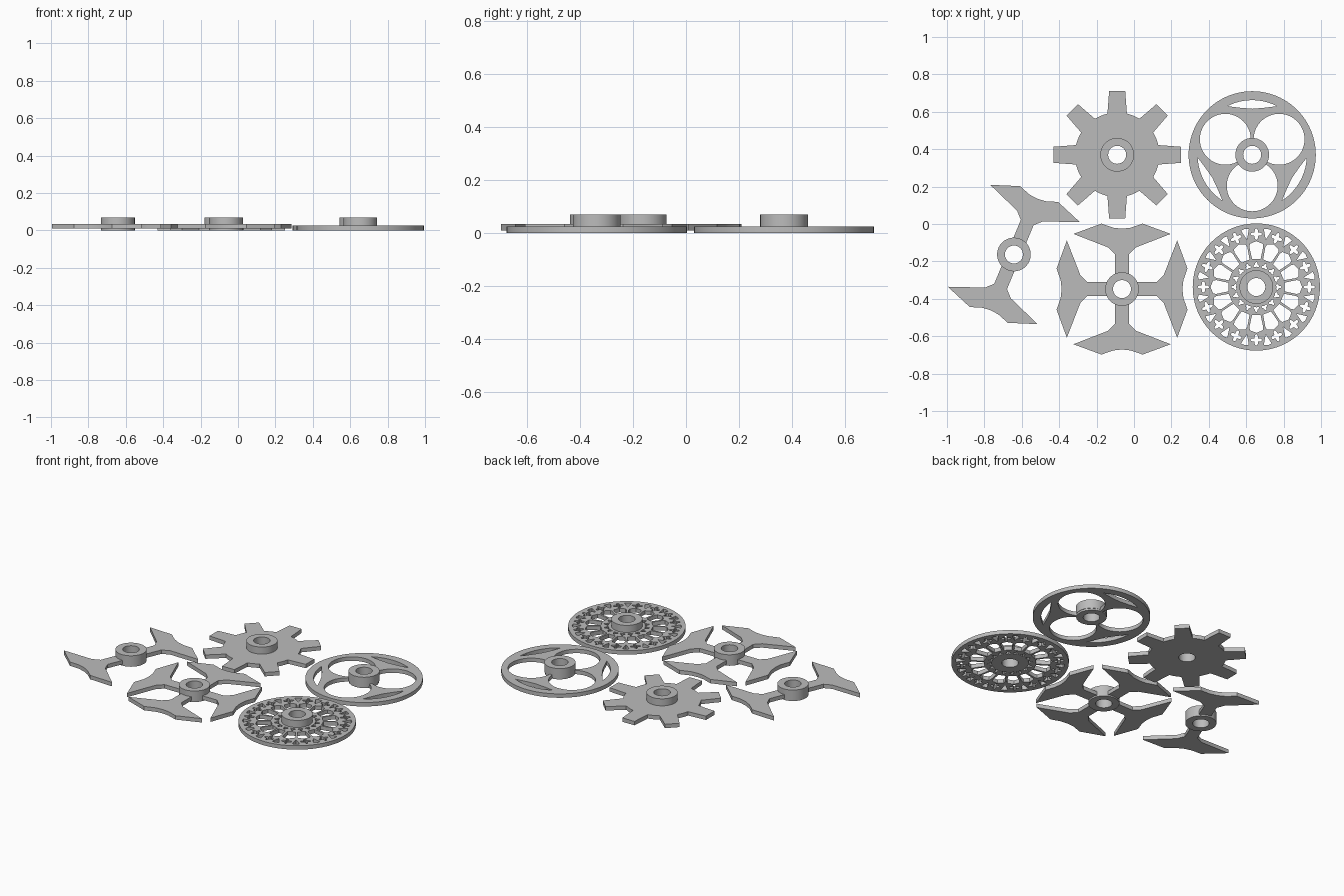
import bpy
import bmesh
from math import pi, cos, sin, radians, hypot

cube = bpy.data.objects.get("Cube")
if cube:
    bpy.data.objects.remove(cube, do_unlink=True)

grey = bpy.data.materials.new("plain_grey")
grey.use_nodes = True
COLOUR = (0.5, 0.5, 0.5, 1)
grey.diffuse_color = COLOUR
grey.node_tree.nodes["Principled BSDF"].inputs["Base Color"].default_value = COLOUR


def arc(radius, start=0, end=360, steps=64, cx=0, cy=0):
    return [(cx + radius * cos(radians(start + (end - start) * i / steps)),
             cy + radius * sin(radians(start + (end - start) * i / steps)))
            for i in range(steps + 1)]


def circle(radius, steps=64, cx=0, cy=0):
    return arc(radius, 0, 360, steps, cx, cy)[:-1]


def foil(lobes, radius, depth, cx, steps=32):
    """Lobed hole centred on the x axis."""
    pts = []
    for i in range(steps):
        a = 2 * pi * i / steps
        r = radius + depth * cos(lobes * a)
        pts.append((cx + r * cos(a), r * sin(a)))
    return pts


def turn(loop, degrees):
    c, s = cos(radians(degrees)), sin(radians(degrees))
    return [(x * c - y * s, x * s + y * c) for x, y in loop]


def mirrored(half):
    """Close a half outline (x along the axis, y positive) across the x axis."""
    return half + [(x, -y) for x, y in reversed(half) if y > 0]


def plate(name, loops, bottom, top, centre):
    """Extruded flat shape; inner loops become holes."""
    curve = bpy.data.curves.new(name, 'CURVE')
    curve.dimensions = '2D'
    curve.fill_mode = 'BOTH'
    curve.extrude = (top - bottom) / 2
    for loop in loops:
        spline = curve.splines.new('POLY')
        spline.points.add(len(loop) - 1)
        for point, (x, y) in zip(spline.points, loop):
            point.co = (x, y, 0, 1)
        spline.use_cyclic_u = True
    temp = bpy.data.objects.new(name + "_outline", curve)
    bpy.context.collection.objects.link(temp)
    graph = bpy.context.evaluated_depsgraph_get()
    mesh = bpy.data.meshes.new_from_object(temp.evaluated_get(graph))
    bpy.data.objects.remove(temp, do_unlink=True)
    bm = bmesh.new()
    bm.from_mesh(mesh)
    bmesh.ops.remove_doubles(bm, verts=bm.verts, dist=0.00005)
    bmesh.ops.recalc_face_normals(bm, faces=bm.faces)
    bm.to_mesh(mesh)
    bm.free()
    mesh.materials.clear()
    mesh.materials.append(grey)
    obj = bpy.data.objects.new(name, mesh)
    obj.location = (*centre, (bottom + top) / 2)
    bpy.context.collection.objects.link(obj)
    bpy.ops.object.select_all(action='DESELECT')
    obj.select_set(True)
    bpy.context.view_layer.objects.active = obj
    bpy.ops.object.shade_smooth_by_angle(angle=radians(30))
    return obj


HUB, BORE, THICK, TALL = 0.09, 0.048, 0.025, 0.07


def hub(name, centre, bottom):
    plate(name, [circle(HUB), circle(BORE)], bottom, TALL, centre)


# Eight-toothed gear
gear_at = (-0.09, 0.37)
outline = []
for k in range(8):
    tooth = [(0.22, -0.052), (0.34, -0.043), (0.34, 0.043), (0.22, 0.052)]
    outline += turn(tooth + arc(0.226, 17, 28, 4), 45 * k)
plate("gear_plate", [outline, circle(BORE)], 0, THICK, gear_at)
hub("gear_hub", gear_at, 0.012)

# Three-lobed wheel
wheel_at = (0.632, 0.37)
loops = [circle(0.34, 96), circle(BORE)]
for k in range(3):
    lobe = []
    for x, y in circle(0.136, 72, 0.166):
        grow = max(1, 0.088 / hypot(x, y))
        lobe.append((x * grow, y * grow))
    loops.append(turn(lobe, 30 + 120 * k))
    crescent = arc(0.292, -27, 27, 20) + [(0.252, 0.07), (0.246, 0), (0.252, -0.07)]
    loops.append(turn(crescent, 90 + 120 * k))
plate("lobed_wheel", loops, 0, THICK, wheel_at)
hub("lobed_wheel_hub", wheel_at, 0.012)

# Rosette wheel with tracery
rose_at = (0.654, -0.337)
loops = [circle(0.34, 96), circle(BORE)]
for k in range(16):
    a = 22.5 * k
    arch = mirrored([(0.15, 0.023), (0.215, 0.037), (0.231, 0.034),
                     (0.237, 0.02), (0.245, 0)])
    spandrel = mirrored([(0.258, 0), (0.285, 0.011), (0.312, 0.021), (0.317, 0)])
    loops += [turn(arch, a), turn(foil(4, 0.022, 0.009, 0.283), a),
              turn(spandrel, a + 11.25), turn(foil(3, 0.0125, 0.005, 0.117, 18), a)]
plate("rosette_wheel", loops, 0, THICK, rose_at)
hub("rosette_hub", rose_at, 0.012)


# Bladed rotors: arm plus double-pointed blade with a scooped outer edge
blade = mirrored([(0.075, 0.037), (0.185, 0.037), (0.223, 0.075), (0.295, 0.26),
                  (0.35, 0.11), (0.342, 0.087), (0.328, 0.047), (0.323, 0)])


def rotor(name, centre, angles):
    plate(name + "_blades", [turn(blade, a) for a in angles], 0.009, 0.034, centre)
    hub(name + "_hub", centre, 0)


rotor("four_blade_rotor", (-0.064, -0.348), (0, 90, 180, 270))
rotor("two_blade_rotor", (-0.642, -0.163), (67.4, 247.4))
